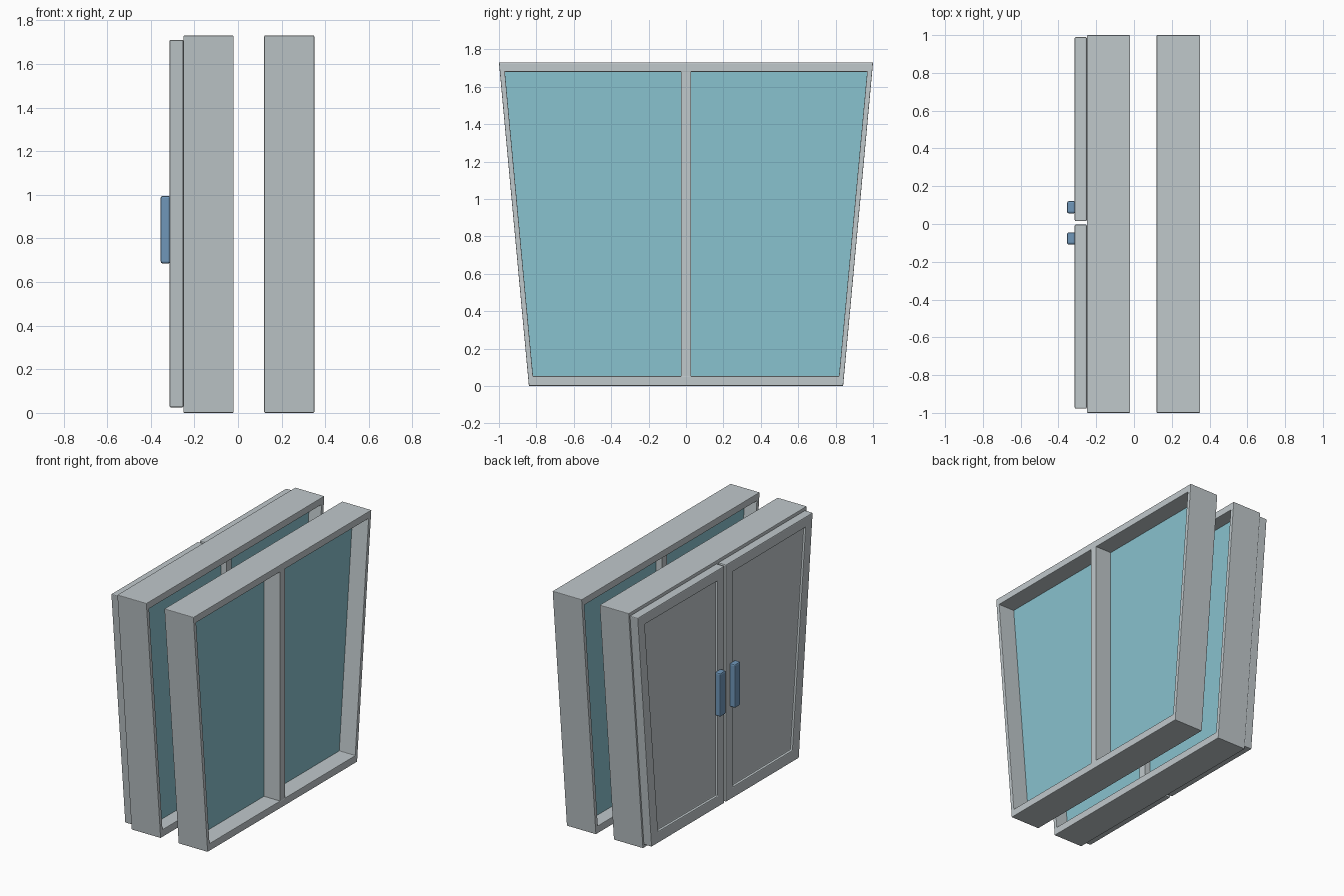
import bpy
import bmesh
import math

cube = bpy.data.objects.get("Cube")
if cube:
    bpy.data.objects.remove(cube)


def material(name, rgb):
    mat = bpy.data.materials.new(name)
    mat.use_nodes = True
    mat.diffuse_color = (*rgb, 1)
    mat.node_tree.nodes["Principled BSDF"].inputs["Base Color"].default_value = (*rgb, 1)
    return mat


GREY = material("light grey", (0.53, 0.58, 0.60))
TEAL = material("pale teal", (0.25, 0.54, 0.62))
BLUE = material("steel blue", (0.16, 0.31, 0.49))

HEIGHT = 1.73
TOP, BOTTOM = 1.0, 0.84      # half widths of the tapered outline


def finish(bm, name, mat, bevel=0):
    bmesh.ops.recalc_face_normals(bm, faces=bm.faces)
    mesh = bpy.data.meshes.new(name)
    bm.to_mesh(mesh)
    bm.free()
    mesh.materials.append(mat)
    obj = bpy.data.objects.new(name, mesh)
    bpy.context.collection.objects.link(obj)
    if bevel:
        mod = obj.modifiers.new("soft edges", "BEVEL")
        mod.width = bevel
        mod.segments = 2
        mod.limit_method = "ANGLE"
        mod.angle_limit = math.radians(40)
    return obj


def half_width(z, margin=0):
    return BOTTOM + (TOP - BOTTOM) * z / HEIGHT - margin


def outline(z0, z1, margin):
    a, b = half_width(z0, margin), half_width(z1, margin)
    return [(-a, z0), (a, z0), (b, z1), (-b, z1)]


def ring(bm, points, x):
    return [bm.verts.new((x, y, z)) for y, z in points]


def prism(bm, points, x0, x1):
    """Solid slab with a y-z outline; returns the face at x0."""
    a, b = ring(bm, points, x0), ring(bm, points, x1)
    for i in range(4):
        j = (i + 1) % 4
        bm.faces.new((a[i], a[j], b[j], b[i]))
    bm.faces.new(b)
    return bm.faces.new(a)


def block(name, points, x0, x1, mat, bevel=0):
    bm = bmesh.new()
    prism(bm, points, x0, x1)
    return finish(bm, name, mat, bevel)


def frame(name, x0, x1):
    """Open tapered frame, hollow along x."""
    bm = bmesh.new()
    outer = outline(0, HEIGHT, 0)
    inner = outline(0.053, 1.68, 0.027)
    loops = [ring(bm, p, x) for x in (x0, x1) for p in (outer, inner)]
    o0, i0, o1, i1 = loops
    for p, q in ((o0, i0), (o1, i1), (o0, o1), (i0, i1)):
        for i in range(4):
            j = (i + 1) % 4
            bm.faces.new((p[i], p[j], q[j], q[i]))
    return finish(bm, name, GREY, 0.004)


# Two tapered units facing away from each other
for name, near, sign in (("front_unit", 0.12, 1), ("door_unit", -0.02, -1)):
    far = near + sign * 0.23
    panel = near + sign * 0.10
    frame(name + "_frame", min(near, far), max(near, far))
    block(name + "_panel", outline(0.045, 1.69, 0.02),
          panel - 0.004, panel + 0.004, TEAL)
    post = [(-0.028, 0.05), (0.028, 0.05), (0.028, 1.685), (-0.028, 1.685)]
    start = near + sign * 0.05
    stop = far - sign * 0.001
    block(name + "_divider", post, min(start, stop), max(start, stop), GREY)

# Pair of doors with recessed panels, and their handles
MIDDLE = 0.006
for side, s in (("left", 1), ("right", -1)):
    z0, z1 = 0.025, 1.71
    points = [(MIDDLE + s * 0.009, z0), (MIDDLE + s * half_width(z0, 0.014), z0),
              (MIDDLE + s * half_width(z1, 0.014), z1), (MIDDLE + s * 0.009, z1)]
    bm = bmesh.new()
    face = prism(bm, points, -0.314, -0.25)
    bmesh.ops.recalc_face_normals(bm, faces=bm.faces)
    bmesh.ops.inset_region(bm, faces=[face], thickness=0.11)
    bmesh.ops.inset_region(bm, faces=[face], thickness=0.004, depth=-0.015)
    finish(bm, side + "_door", GREY, 0.006)

    y0, y1 = MIDDLE + s * 0.05, MIDDLE + s * 0.115
    grip = [(y0, 0.685), (y1, 0.685), (y1, 0.995), (y0, 0.995)]
    block(side + "_handle", grip, -0.355, -0.31, BLUE, 0.01)
